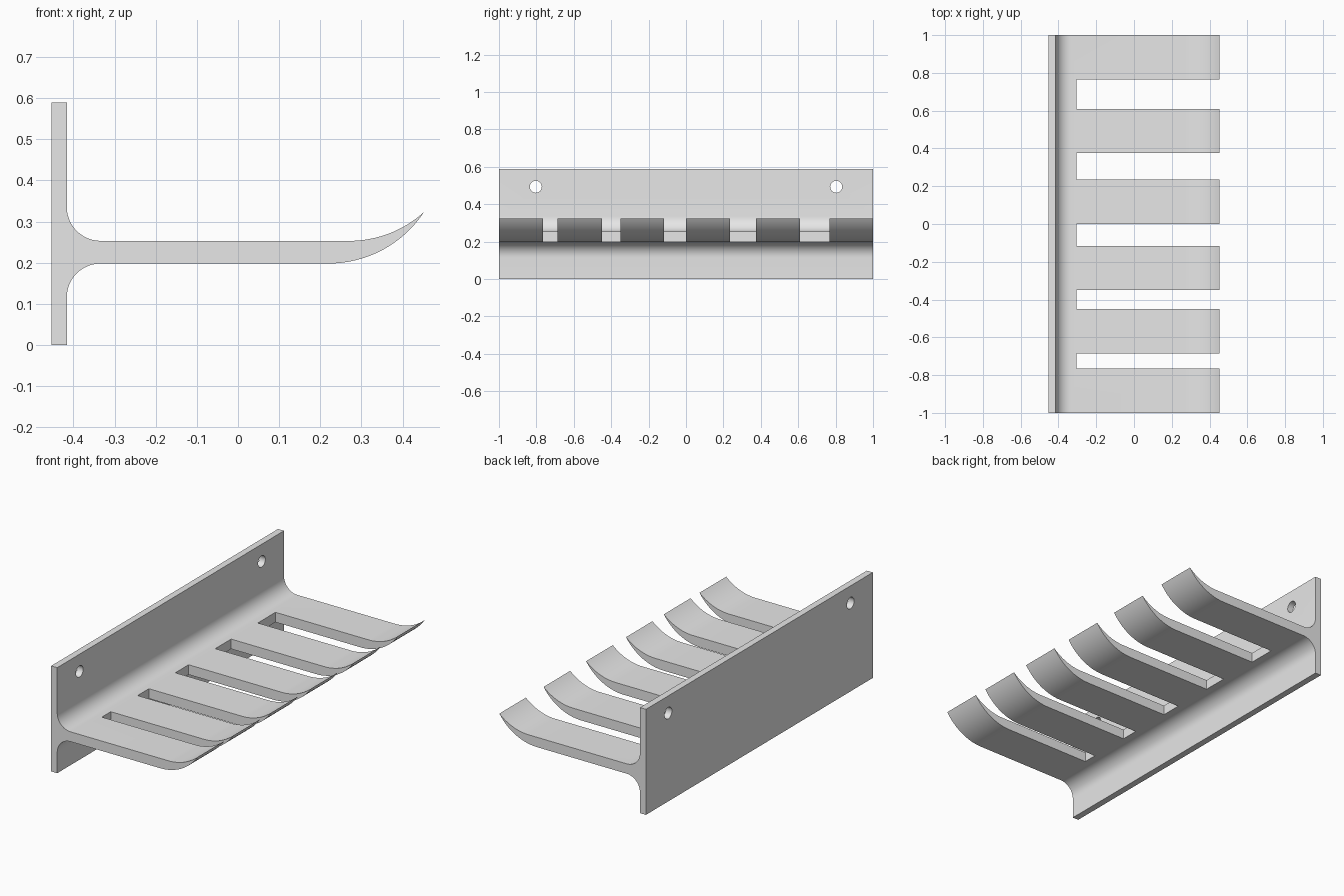
import bpy, bmesh
from math import sin, cos, asin, pi, radians, sqrt
from mathutils import Matrix, Vector

if "Cube" in bpy.data.objects:
    bpy.data.objects.remove(bpy.data.objects["Cube"])

grey = bpy.data.materials.new("light grey")
grey.use_nodes = True
grey.diffuse_color = (0.8, 0.8, 0.8, 1)
grey.node_tree.nodes["Principled BSDF"].inputs["Base Color"].default_value = grey.diffuse_color

BACK, FACE, TIP = -0.453, -0.416, 0.452
HEIGHT, TIP_Z = 0.589, 0.323
LOW, HIGH, FILLET = 0.198, 0.253, 0.082
SLOT_END = -0.305


def arc(cx, cz, r, a0, a1, n=12):
    """Points along a circular arc in the xz plane, angles in radians."""
    angles = [a0 + (a1 - a0) * i / n for i in range(n + 1)]
    return [(cx + r * cos(a), cz + r * sin(a)) for a in angles]


def upturn(x, z):
    """Arc that leaves (x, z) horizontally and rises to the tip."""
    w, h = TIP - x, TIP_Z - z
    r = (w * w + h * h) / (2 * h)
    return arc(x, z + r, r, -pi / 2, -pi / 2 + asin(w / r), 16)


def make_object(name, bm):
    mesh = bpy.data.meshes.new(name)
    bmesh.ops.recalc_face_normals(bm, faces=bm.faces)
    bm.to_mesh(mesh)
    bm.free()
    ob = bpy.data.objects.new(name, mesh)
    bpy.context.collection.objects.link(ob)
    mesh.materials.append(grey)
    return ob


# Side profile: wall plate, two fillets, shelf and upturned lip
cx = FACE + FILLET
profile = [(BACK, 0), (FACE, 0)]
profile += arc(cx, LOW - FILLET, FILLET, pi, pi / 2)
profile += upturn(0.22, LOW)
profile += upturn(0.27, HIGH)[-2::-1]
profile += arc(cx, HIGH + FILLET, FILLET, 1.5 * pi, pi)
profile += [(FACE, HEIGHT), (BACK, HEIGHT)]

bm = bmesh.new()
face = bm.faces.new([bm.verts.new((x, -1, z)) for x, z in profile])
ext = bmesh.ops.extrude_face_region(bm, geom=[face])
moved = [g for g in ext["geom"] if isinstance(g, bmesh.types.BMVert)]
bmesh.ops.translate(bm, verts=moved, vec=(0, 2, 0))
rack = make_object("finger_rack", bm)

# Slots between the fingers, and the two screw holes
slots = [(-0.765, -0.686), (-0.45, -0.35), (-0.117, 0), (0.235, 0.375), (0.61, 0.766)]
bm = bmesh.new()
for y0, y1 in slots:
    size = Matrix.Diagonal((1, y1 - y0, 0.5, 1))
    place = Matrix.Translation((SLOT_END + 0.5, (y0 + y1) / 2, 0.3))
    bmesh.ops.create_cube(bm, size=1, matrix=place @ size)
for side in (-1, 1):
    place = Matrix.Translation((BACK, side * 0.803, 0.493)) @ Matrix.Rotation(pi / 2, 4, 'Y')
    bmesh.ops.create_cone(bm, cap_ends=True, segments=32, radius1=0.032,
                          radius2=0.032, depth=0.2, matrix=place)
cutter = make_object("slot_and_hole_cutter", bm)
cutter.hide_render = True

cut = rack.modifiers.new("cut", 'BOOLEAN')
cut.operation, cut.solver, cut.object = 'DIFFERENCE', 'EXACT', cutter
bpy.ops.object.select_all(action='DESELECT')
bpy.context.view_layer.objects.active = rack
rack.select_set(True)
bpy.ops.object.modifier_apply(modifier=cut.name)
bpy.data.objects.remove(cutter)
bpy.ops.object.shade_smooth_by_angle(angle=radians(30))
